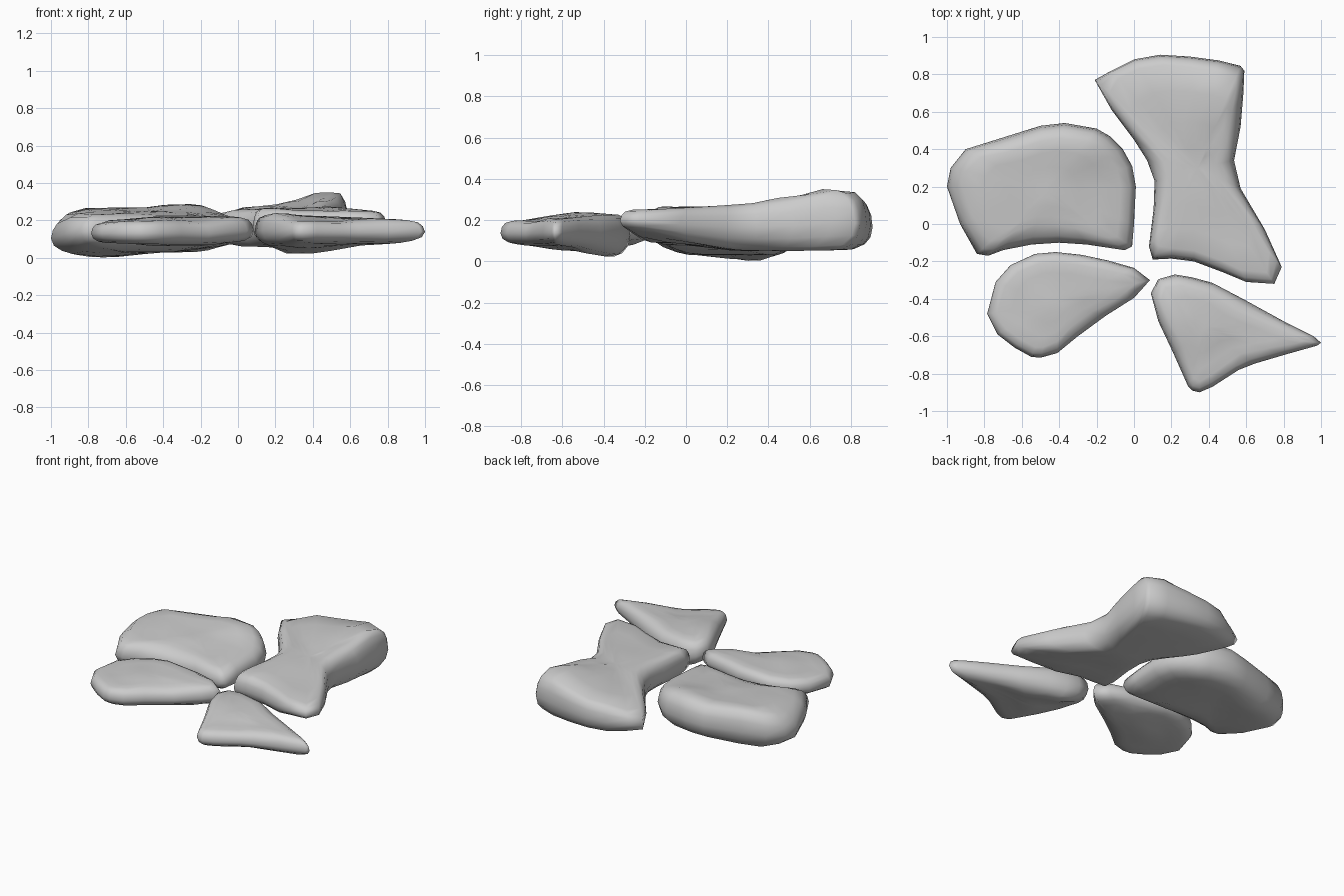
import bpy, bmesh
from mathutils import Vector

cube = bpy.data.objects.get("Cube")
if cube:
    bpy.data.objects.remove(cube, do_unlink=True)

stone_grey = bpy.data.materials.new("stone_grey")
stone_grey.use_nodes = True
colour = (0.6, 0.6, 0.6, 1)
stone_grey.diffuse_color = colour
stone_grey.node_tree.nodes["Principled BSDF"].inputs["Base Color"].default_value = colour

# Rounded edge profile, bottom to top: (inset from outline, share of thickness)
EDGE = [(.09, 0), (.045, .07), (.012, .23), (0, .47), (.008, .73), (.026, .91), (.065, 1)]
INNER = [.75, .45, .2]


def thickness(point, samples):
    """Blend the sampled bottom and top heights at a point."""
    total = bottom = top = 0
    for x, y, low, high in samples:
        weight = 1 / ((point.x - x) ** 2 + (point.y - y) ** 2 + .006) ** 1.5
        total += weight
        bottom += weight * low
        top += weight * high
    return bottom / total, top / total


def inset(outline, centre, distance):
    """Pull a counter-clockwise outline toward its centre by an even margin."""
    count = len(outline)
    reaches = []
    for i, point in enumerate(outline):
        before, after = outline[i - 1], outline[(i + 1) % count]
        along = ((point - before).normalized() + (after - point).normalized()).normalized()
        facing = Vector((-along.y, along.x)).dot((centre - point).normalized())
        reaches.append(distance / max(facing, .45))
    # Sharp tips retreat almost as far as the sides next to them
    ring = []
    for i, point in enumerate(outline):
        beside = max(reaches[i - 1], reaches[(i + 1) % count])
        inward = centre - point
        ring.append(point + inward * min(max(reaches[i], beside * .85) / inward.length, .5))
    return ring


def stone(name, softness, points, centre, samples):
    outline = [Vector(p) for p in points]
    centre = Vector(centre)
    bm = bmesh.new()

    def place(point, share):
        low, high = thickness(point, samples)
        return bm.verts.new((point.x, point.y, low + (high - low) * share))

    # Stack the rings: underside, rounded edge, top
    layers = [(inset(outline, centre, d * softness), share) for d, share in EDGE]
    under, over = layers[0][0], layers[-1][0]
    layers = ([([centre.lerp(p, s) for p in under], 0) for s in reversed(INNER)]
              + layers + [([centre.lerp(p, s) for p in over], 1) for s in INNER])
    rings = [[place(p, share) for p in ring] for ring, share in layers]

    count = len(outline)
    for lower, upper in zip(rings, rings[1:]):
        for i in range(count):
            j = (i + 1) % count
            bm.faces.new((lower[i], lower[j], upper[j], upper[i]))
    for ring, share in ((rings[0], 0), (rings[-1], 1)):
        hub = place(centre, share)
        for i in range(count):
            bm.faces.new((ring[i], ring[(i + 1) % count], hub))
    bmesh.ops.recalc_face_normals(bm, faces=bm.faces)
    for face in bm.faces:
        face.smooth = True

    mesh = bpy.data.meshes.new(name)
    bm.to_mesh(mesh)
    bm.free()
    mesh.materials.append(stone_grey)
    bpy.context.collection.objects.link(bpy.data.objects.new(name, mesh))


# Broad stone at the back right
stone("broad_stone", 1.25,
      [(-.84, -.16), (-.78, -.17), (-.7, -.14), (-.55, -.11), (-.4, -.1), (-.25, -.11),
       (-.05, -.14), (-.01, -.12), (0, 0), (.01, .2), (-.01, .31), (-.06, .4), (-.13, .47),
       (-.2, .51), (-.37, .54), (-.5, .525), (-.74, .45), (-.9, .4), (-.98, .3), (-1, .2), (-.93, 0)],
      (-.48, .18),
      [(-.8, -.12, .06, .23), (-.05, -.1, .07, .22), (-.4, -.05, .03, .225),
       (-.48, .18, .03, .25), (-.85, .2, .02, .265), (-.75, .42, 0, .28), (-.3, .45, .03, .29),
       (-.02, .2, .06, .23), (-1, .2, .03, .18), (-.72, .31, 0, .26)])

# Long waisted stone at the back left
stone("waisted_stone", .85,
      [(.1, -.19), (.2, -.185), (.32, -.2), (.48, -.26), (.6, -.31), (.75, -.32), (.79, -.23),
       (.7, -.03), (.57, .19), (.535, .34), (.57, .52), (.585, .7), (.59, .82), (.57, .845),
       (.45, .875), (.3, .895), (.14, .905), (0, .88), (-.12, .82), (-.21, .77),
       (-.12, .61), (0, .45), (.07, .34), (.11, .23), (.105, .08), (.08, -.12)],
      (.34, .3),
      [(.12, -.15, .08, .265), (.72, -.27, .15, .25), (.42, -.1, .09, .25), (.33, .3, .05, .265),
       (.5, .5, .05, .31), (.47, .72, .05, .37), (.15, .8, .07, .275), (-.18, .75, .09, .225),
       (.1, .5, .06, .25), (.55, .85, .07, .31), (.3, .6, .05, .305)])

# Leaf-shaped stone at the front right
stone("leaf_stone", .85,
      [(-.5, -.715), (-.41, -.69), (-.3, -.6), (-.15, -.49), (0, -.395), (.05, -.34), (.085, -.3),
       (0, -.235), (-.14, -.195), (-.28, -.165), (-.42, -.15), (-.53, -.16), (-.66, -.22),
       (-.74, -.31), (-.785, -.48), (-.73, -.59), (-.64, -.66), (-.55, -.71)],
      (-.42, -.42),
      [(-.52, -.65, .075, .195), (-.73, -.48, .08, .185), (-.6, -.25, .09, .205),
       (-.42, -.18, .11, .225), (-.42, -.42, .06, .22), (-.1, -.22, .11, .23),
       (.06, -.3, .08, .215), (-.2, -.5, .07, .185), (-.2, -.35, .06, .22)])

# Pointed stone at the front left
stone("pointed_stone", .9,
      [(.35, -.9), (.42, -.87), (.56, -.78), (.65, -.745), (.82, -.695), (.98, -.65), (1, -.635),
       (.96, -.6), (.8, -.52), (.6, -.41), (.42, -.315), (.31, -.285), (.22, -.27), (.13, -.295),
       (.09, -.37), (.13, -.52), (.21, -.69), (.29, -.87), (.31, -.89)],
      (.37, -.57),
      [(.33, -.85, .085, .195), (.96, -.64, .085, .2), (.12, -.38, .08, .225),
       (.28, -.34, .01, .225), (.46, -.39, .015, .225), (.37, -.57, .05, .225),
       (.22, -.5, .07, .245), (.5, -.7, .08, .19), (.7, -.62, .08, .21), (.7, -.48, .06, .215)])
